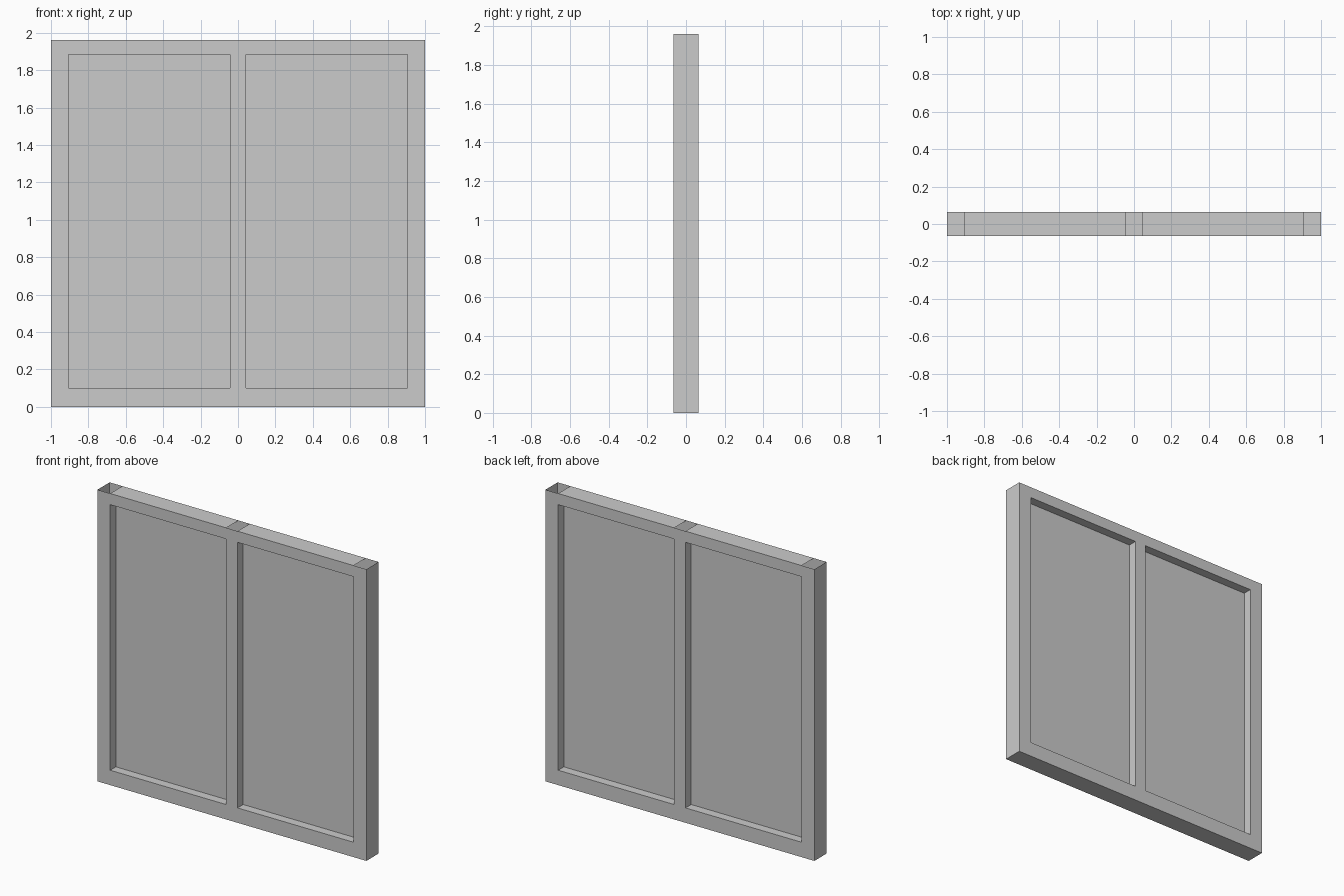
import bpy, bmesh

if "Cube" in bpy.data.objects:
    bpy.data.objects.remove(bpy.data.objects["Cube"])

H = 1.96            # overall height
D = 0.065           # half depth
PANE = 0.005        # half thickness of the panes
XS = [-1, -0.905, -0.042, 0.042, 0.905, 1]
ZS = [0, 0.10, 1.885, H]


def finish(name, bm):
    """Make an object and mirror its front half to the back."""
    me = bpy.data.meshes.new(name)
    bm.to_mesh(me)
    bm.free()
    ob = bpy.data.objects.new(name, me)
    bpy.context.collection.objects.link(ob)
    m = ob.modifiers.new("front_to_back", 'MIRROR')
    m.use_axis = (False, True, False)
    m.merge_threshold = 0.0005
    return ob


def extrude_to(bm, edges, y):
    """Sweep edges straight back to depth y."""
    res = bmesh.ops.extrude_edge_only(bm, edges=edges)
    for v in res["geom"]:
        if isinstance(v, bmesh.types.BMVert):
            v.co.y = y


def mid(e):
    return (e.verts[0].co + e.verts[1].co) / 2


# frame: front sheet with two openings
bm = bmesh.new()
grid = [[bm.verts.new((x, -D, z)) for z in ZS] for x in XS]
for i in range(len(XS) - 1):
    for j in range(len(ZS) - 1):
        if not (j == 1 and i in (1, 3)):
            bm.faces.new((grid[i][j], grid[i + 1][j],
                          grid[i + 1][j + 1], grid[i][j + 1]))
bm.normal_update()
outer, reveal = [], []
for e in [e for e in bm.edges if e.is_boundary]:
    c = mid(e)
    if abs(c.x) > 0.99 or c.z < 0.01:
        outer.append(e)                       # sides and bottom
    elif c.z > H - 0.01:
        if 0.1 < abs(c.x) < 0.9:              # post tops stay open
            outer.append(e)
    else:
        reveal.append(e)                      # sides of the recesses
extrude_to(bm, outer, 0)
extrude_to(bm, reveal, -PANE)
finish("window_frame", bm)

# panes: one in each opening
for name, x0, x1 in (("left_pane", XS[1], XS[2]), ("right_pane", XS[3], XS[4])):
    bm = bmesh.new()
    bm.faces.new([bm.verts.new((x, -PANE, z)) for x, z in
                  ((x0, ZS[1]), (x1, ZS[1]), (x1, ZS[2]), (x0, ZS[2]))])
    finish(name, bm)
